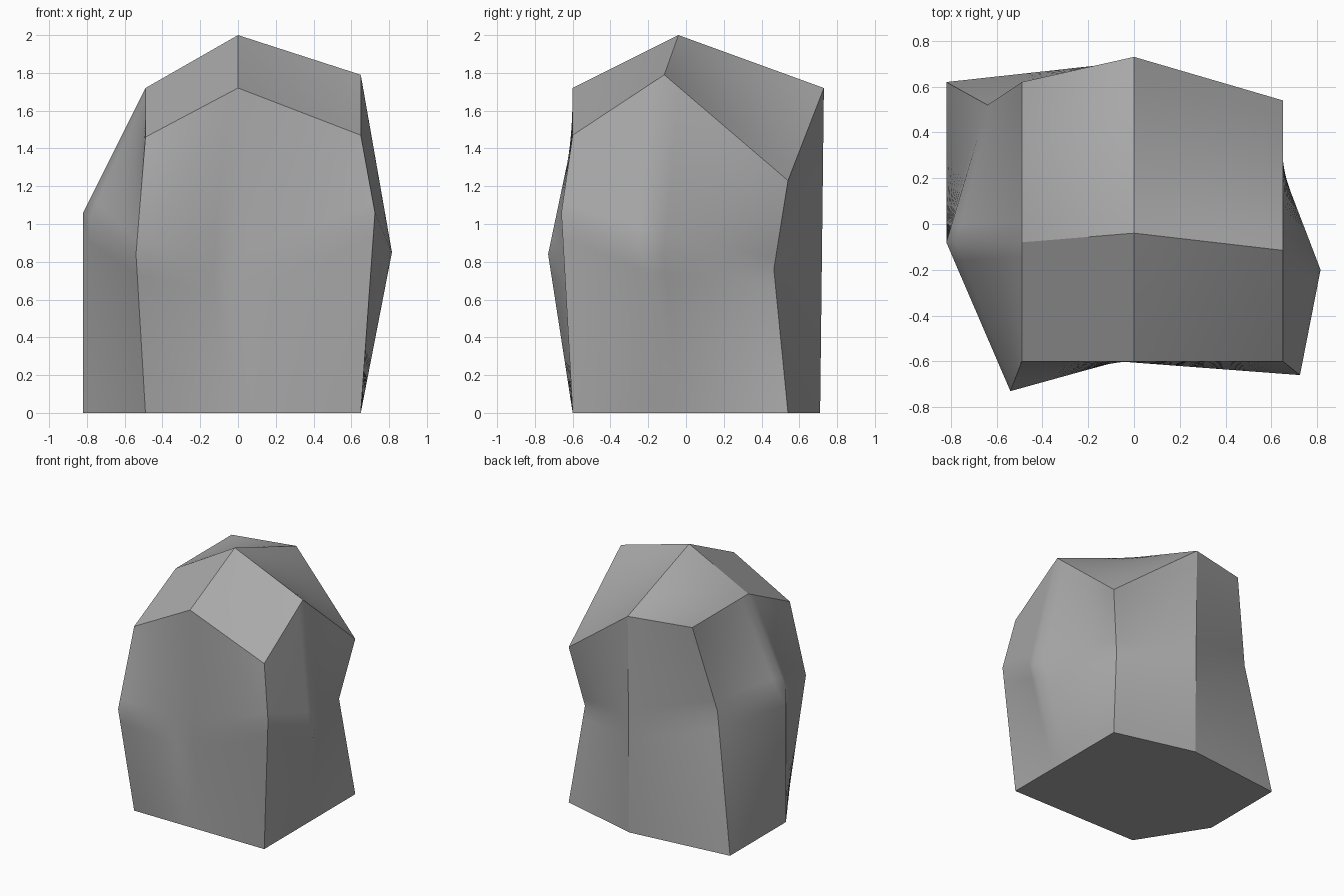
import bpy
import bmesh

# Remove the default object
default_cube = bpy.data.objects.get("Cube")
if default_cube:
    bpy.data.objects.remove(default_cube, do_unlink=True)


def flat_material(name, colour):
    """Make a plain matte material."""
    material = bpy.data.materials.new(name)
    material.use_nodes = True
    material.diffuse_color = colour
    shader = material.node_tree.nodes["Principled BSDF"]
    shader.inputs["Base Color"].default_value = colour
    shader.inputs["Roughness"].default_value = 0.9
    return material


# Each level of the boulder is a block of rows: front, middle, back;
# each row runs from -x to +x
base_level = [
    [(-.49, -.6, 0), (0, -.6, 0), (.65, -.6, 0)],
    [(-.82, -.08, 0), (0, -.04, 0), (.65, -.12, 0)],
    [(-.82, .62, 0), (0, .71, 0), (.65, .54, 0)],
]
waist_level = [
    [(-.54, -.73, .84), (-.07, -.6, .7), (.725, -.66, 1.06)],
    [(-.82, -.08, 1.06), None, (.815, -.2, .85)],
    [(-.64, .52, 1.06), (0, .72, .86), (.56, .465, .76)],
]
crown_level = [
    [(-.49, -.6, 1.46), (0, -.6, 1.72), (.65, -.6, 1.47)],
    [(-.49, -.08, 1.72), (0, -.04, 2), (.65, -.115, 1.79)],
    [(-.49, .62, 1.72), (0, .73, 1.72), (.65, .54, 1.23)],
]
levels = [base_level, waist_level, crown_level]

# Boulder: a cube split once, with its grid points pulled into a rough shape
bm = bmesh.new()
bmesh.ops.create_cube(bm, size=2)
bmesh.ops.subdivide_edges(bm, edges=bm.edges[:], cuts=1, use_grid_fill=True)
for vert in bm.verts:
    column, row, level = (round(value) + 1 for value in vert.co)
    vert.co = levels[level][row][column]
bmesh.ops.recalc_face_normals(bm, faces=bm.faces[:])

mesh = bpy.data.meshes.new("boulder")
bm.to_mesh(mesh)
bm.free()
mesh.materials.append(flat_material("stone_grey", (.4, .4, .4, 1)))

boulder = bpy.data.objects.new("boulder", mesh)
bpy.context.collection.objects.link(boulder)

# Twisted facets: split each one evenly so that it curves without rounding off
facets = boulder.modifiers.new("facets", "SUBSURF")
facets.subdivision_type = "SIMPLE"
facets.levels = facets.render_levels = 3

# Soft facets with crisp main ridges
bpy.context.view_layer.objects.active = boulder
boulder.select_set(True)
bpy.ops.object.shade_smooth_by_angle(angle=.52)
